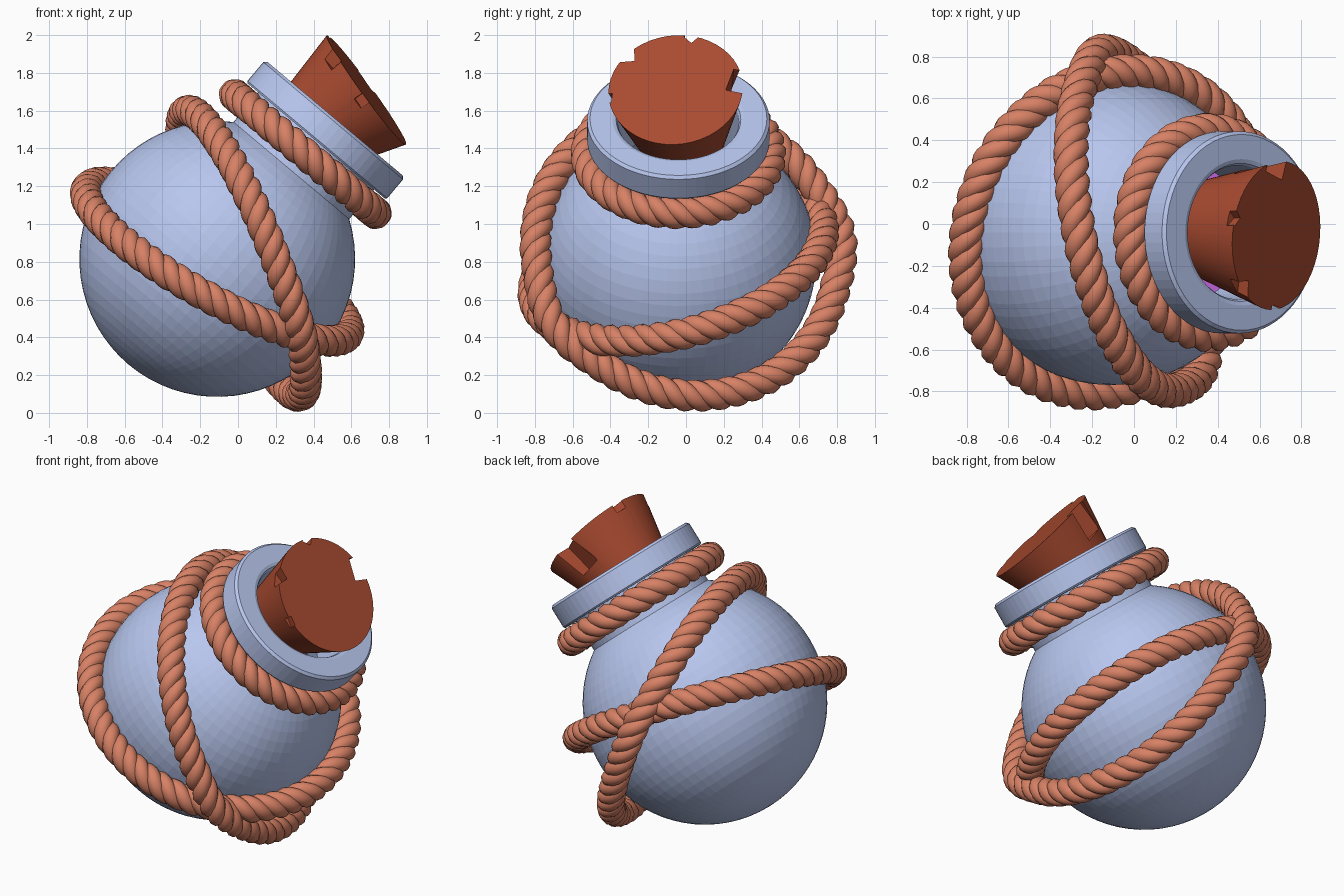
import bpy, bmesh
from math import sin, cos, pi, radians, atan2, sqrt, exp
from mathutils import Vector, Matrix

if "Cube" in bpy.data.objects:
    bpy.data.objects.remove(bpy.data.objects["Cube"])

C = Vector((-0.11, -0.04, 0.815))          # centre of the round body
TILT = Matrix.Translation(C) @ Matrix.Rotation(radians(40), 4, 'Y')
AXIS = Vector((sin(radians(40)), 0, cos(radians(40))))


def material(name, rgb):
    m = bpy.data.materials.new(name)
    m.diffuse_color = (*rgb, 1)
    m.use_nodes = True
    m.node_tree.nodes["Principled BSDF"].inputs["Base Color"].default_value = m.diffuse_color
    return m


GLASS = material("glass_blue", (0.48, 0.57, 0.86))
ROPE = material("rope_tan", (0.68, 0.22, 0.13))
CORK = material("cork_red", (0.40, 0.07, 0.03))
LIQUID = material("liquid_purple", (0.50, 0.12, 0.65))


def add_mesh(name, bm, mat=None, matrix=Matrix()):
    bmesh.ops.recalc_face_normals(bm, faces=bm.faces)
    me = bpy.data.meshes.new(name)
    bm.to_mesh(me)
    bm.free()
    ob = bpy.data.objects.new(name, me)
    ob.matrix_world = matrix
    if mat:
        me.materials.append(mat)
    bpy.context.collection.objects.link(ob)
    return ob


def activate(ob):
    bpy.ops.object.select_all(action='DESELECT')
    ob.select_set(True)
    bpy.context.view_layer.objects.active = ob


# Bottle: one lathed wall with round body, neck, collar and hollow inside
def arc(r, r_neck, steps):
    end = pi - atan2(r_neck, sqrt(r * r - r_neck * r_neck))
    return [(r * sin(end * i / steps), -r * cos(end * i / steps)) for i in range(steps + 1)]


profile = arc(0.73, 0.40, 28)
profile += [(0.40, 0.70), (0.40, 0.815), (0.475, 0.815), (0.483, 0.825), (0.483, 0.955),
            (0.468, 0.97), (0.35, 0.97), (0.33, 0.963), (0.32, 0.945)]
profile += arc(0.68, 0.32, 20)[::-1]
bm = bmesh.new()
vs = [bm.verts.new((r, 0, z)) for r, z in profile]
es = [bm.edges.new(p) for p in zip(vs, vs[1:])]
bmesh.ops.spin(bm, geom=vs + es, cent=(0, 0, 0), axis=(0, 0, 1), angle=2 * pi, steps=64)
bmesh.ops.remove_doubles(bm, verts=bm.verts, dist=1e-4)
add_mesh("bottle", bm, GLASS, TILT)

# Liquid: inner sphere with a level surface
bm = bmesh.new()
bmesh.ops.create_uvsphere(bm, u_segments=32, v_segments=20, radius=0.67)
cut = bmesh.ops.bisect_plane(bm, geom=bm.verts[:] + bm.edges[:] + bm.faces[:], plane_co=(0, 0, 0.1),
                             plane_no=(0, 0, 1), clear_outer=True)
bmesh.ops.holes_fill(bm, edges=[e for e in bm.edges if e.is_boundary])
add_mesh("liquid", bm, LIQUID, Matrix.Translation(C))

# Cork: tapered plug, leaning in the neck, with chips cut from the rim
z = Vector((0.80, -0.08, 0.58)).normalized()
y = (Vector((0, 1, 0)) - z * z.y).normalized()
x = y.cross(z)
M = Matrix((x, y, z)).transposed().to_4x4()
M.translation = Vector((0.68, -0.055, 1.71))
bm = bmesh.new()
bmesh.ops.create_cone(bm, cap_ends=True, segments=48, radius1=0.235, radius2=0.357, depth=0.42,
                      matrix=Matrix.Translation((0, 0, -0.21)))
cork = add_mesh("cork", bm, CORK, M)

chips = [  # local x, y, width, depth, lean in degrees
    (-0.25, -0.27, 0.10, 0.14, 8), (-0.345, 0.085, 0.06, 0.10, 10),
    (-0.03, 0.355, 0.14, 0.40, 8), (0.03, -0.37, 0.06, 0.12, 15)]
for i, (px, py, w, d, lean) in enumerate(chips):
    bm = bmesh.new()
    bmesh.ops.create_cube(bm, size=1)
    ang = atan2(py, px)
    local = (Matrix.Translation((px, py, 0)) @ Matrix.Rotation(ang, 4, 'Z')
             @ Matrix.Rotation(radians(lean), 4, 'Y') @ Matrix.Rotation(pi / 4 + 0.2 * i, 4, 'Z')
             @ Matrix.Diagonal((w, w, d, 1)))
    cutter = add_mesh(f"chip_cutter_{i}", bm, None, M @ local)
    cutter.hide_render = True
    activate(cork)
    mod = cork.modifiers.new("chip", 'BOOLEAN')
    mod.operation = 'DIFFERENCE'
    mod.object = cutter
    bpy.context.view_layer.update()
    bpy.ops.object.modifier_apply(modifier=mod.name)
    bpy.data.objects.remove(cutter)
activate(cork)
bpy.ops.object.shade_smooth_by_angle(angle=radians(30))


# Ropes: three strands wound round a closed ring, lifted at crossings
def rope(name, centre, normal, radius, twists, bumps=(), lift=0.0):
    n = normal.normalized()
    u = n.orthogonal().normalized()
    v = n.cross(u)
    cu = bpy.data.curves.new(name, 'CURVE')
    cu.dimensions = '3D'
    cu.bevel_depth = 0.047
    cu.bevel_resolution = 3
    count = twists * 16
    for s in range(3):
        sp = cu.splines.new('POLY')
        sp.points.add(count - 1)
        sp.use_cyclic_u = True
        for i in range(count):
            t = 2 * pi * i / count
            rad = u * cos(t) + v * sin(t)
            p = centre + rad * radius
            rise = sum(exp(-((p - b).length / 0.22) ** 2) for b in bumps)
            p += rad * lift * rise
            a = -twists * t + 2 * pi * s / 3
            sp.points[i].co = (*(p + 0.039 * (rad * cos(a) + n * sin(a))), 1)
    cu.materials.append(ROPE)
    ob = bpy.data.objects.new(name, cu)
    bpy.context.collection.objects.link(ob)
    activate(ob)
    bpy.ops.object.convert(target='MESH')
    bpy.ops.object.shade_smooth()


rope("neck_rope", C + AXIS * 0.725, AXIS, 0.487, 11)
rope("low_rope", Vector((-0.11, -0.04, 0.80)), Vector((0.56, -0.28, 1)), 0.79, 18)
rope("tall_rope", Vector((0.03, 0.0, 0.845)), Vector((1, 0.2, 0.4)), 0.81, 18,
     (Vector((0.3, -0.7, 0.45)), Vector((-0.12, 0.78, 0.95))), 0.04)
